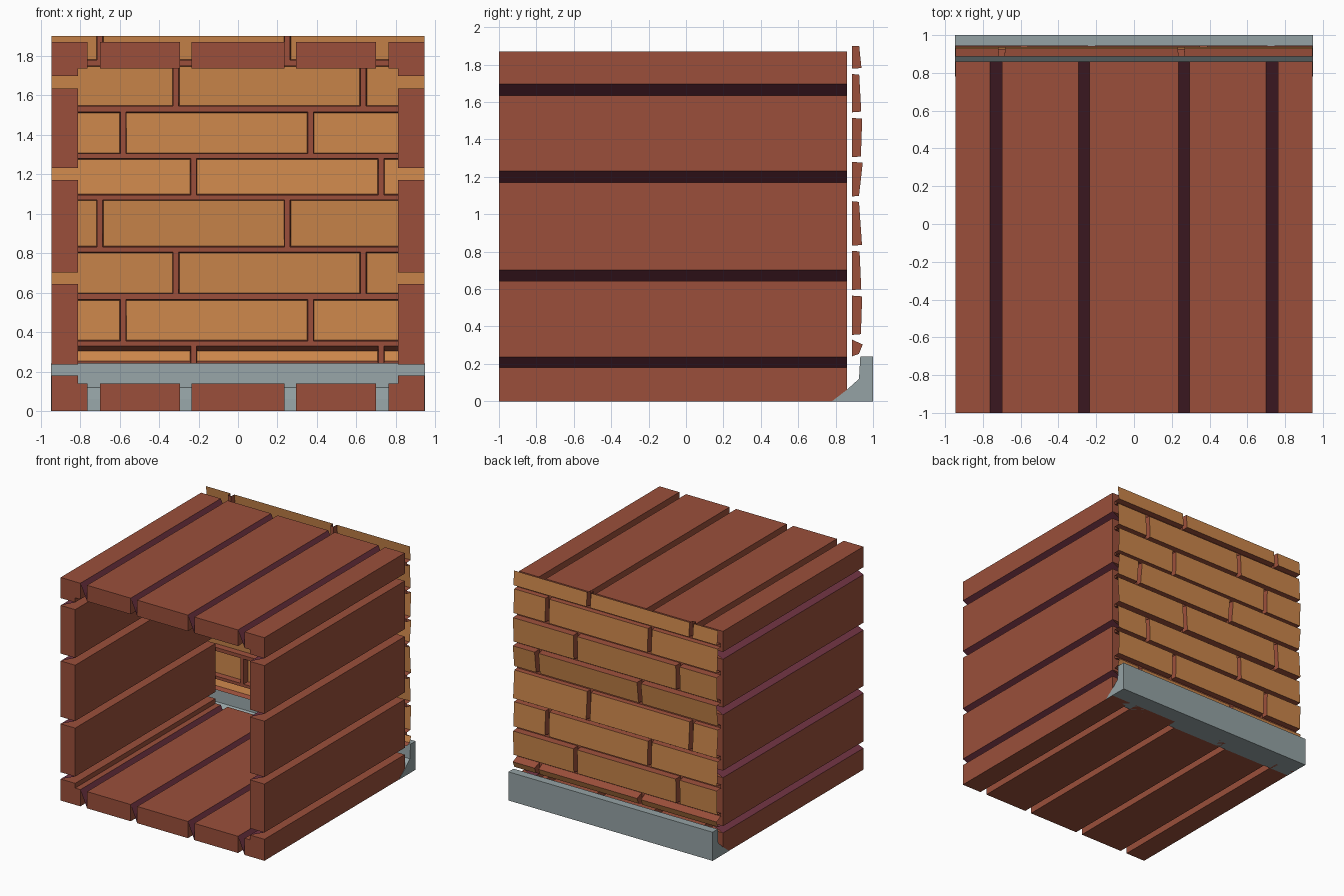
import bpy, bmesh

if "Cube" in bpy.data.objects:
    bpy.data.objects.remove(bpy.data.objects["Cube"])

def material(name, rgb):
    m = bpy.data.materials.new(name)
    m.diffuse_color = (*rgb, 1)
    m.use_nodes = True
    m.node_tree.nodes["Principled BSDF"].inputs["Base Color"].default_value = m.diffuse_color
    return m

WOOD = material("red brown wood", (0.325, 0.078, 0.043))
DARK = material("dark plum", (0.170, 0.035, 0.058))
BRICK = material("orange brick", (0.600, 0.240, 0.070))
STONE = material("grey stone", (0.300, 0.365, 0.375))

def finish(name, bm, mats, fix=True):
    if fix:
        bmesh.ops.recalc_face_normals(bm, faces=bm.faces)
    me = bpy.data.meshes.new(name)
    bm.to_mesh(me)
    bm.free()
    for m in mats:
        me.materials.append(m)
    ob = bpy.data.objects.new(name, me)
    bpy.context.collection.objects.link(ob)
    return ob

def quad(bm, pts, mat=0):
    f = bm.faces.new([bm.verts.new(p) for p in pts])
    f.material_index = mat

def prism(name, profile, axis, a, b, mat):
    """Extrude a 2D profile along y (profile x,z) or x (profile y,z)."""
    bm = bmesh.new()
    put = (lambda p, t: (p[0], t, p[1])) if axis == 'y' else (lambda p, t: (t, p[0], p[1]))
    lo = [bm.verts.new(put(p, a)) for p in profile]
    hi = [bm.verts.new(put(p, b)) for p in profile]
    bm.faces.new(lo)
    bm.faces.new(hi)
    n = len(profile)
    for i in range(n):
        bm.faces.new((lo[i], lo[(i + 1) % n], hi[(i + 1) % n], hi[i]))
    return finish(name, bm, [mat])

def rect(x0, x1, z0, z1):
    return [(x0, z0), (x1, z0), (x1, z1), (x0, z1)]

Y0, Y1 = -1.0, 0.86
XO, XI = 0.945, 0.81        # outer and inner half width
ZT, ZI, ZF = 1.87, 1.735, 0.14

# Side planks, both walls
side_gaps = [(0.18, 0.237), (0.643, 0.702), (1.17, 1.232), (1.636, 1.697)]
edges = [0] + [z for g in side_gaps for z in g] + [ZT]
for label, s in (("left", -1), ("right", 1)):
    for i in range(0, len(edges), 2):
        x = sorted((s * XO, s * XI))
        prism(f"{label}_wall_plank_{i // 2 + 1}", rect(*x, edges[i], edges[i + 1]), 'y', Y0, Y1, WOOD)

# Floor and roof planks
flat_gaps = [(-0.762, -0.70), (-0.295, -0.235), (0.235, 0.295), (0.70, 0.762)]
edges = [-XI] + [x for g in flat_gaps for x in g] + [XI]
for label, z0, z1 in (("floor", 0, ZF), ("roof", ZI, ZT)):
    for i in range(0, len(edges), 2):
        prism(f"{label}_plank_{i // 2 + 1}", rect(edges[i], edges[i + 1], z0, z1), 'y', Y0, Y1, WOOD)

# Slanted plum strips closing each gap, turning the same way around the box
bm = bmesh.new()
def strip(x0, z0, x1, z1):
    quad(bm, [(x0, Y0, z0), (x1, Y0, z1), (x1, Y1, z1), (x0, Y1, z0)])
for a, b in flat_gaps:
    strip(b, ZI, a, ZT)       # roof
    strip(b, 0, a, ZF)        # floor
for a, b in side_gaps:
    strip(-XO, a, -XI, b)     # left wall
    strip(XI, a, XO, b)       # right wall
finish("gap_strips", bm, [DARK], fix=False)

# Stone footing behind the back wall
prism("stone_footing",
      [(0.78, 0), (1.0, 0), (1.0, 0.24), (0.932, 0.24), (0.925, 0.12), (0.858, 0.06)],
      'x', -0.947, 0.947, STONE)

# Brick rows: bottom, top, outer y at bottom, outer y at top
rows = [(0.24, 0.33, 0.925, 0.945), (0.355, 0.565, 0.935, 0.942),
        (0.595, 0.805, 0.937, 0.928), (0.832, 1.07, 0.941, 0.925),
        (1.095, 1.28, 0.925, 0.945), (1.305, 1.515, 0.935, 0.942),
        (1.545, 1.75, 0.937, 0.926), (1.778, 1.90, 0.938, 0.926)]
joints = [-0.225, -0.582, -0.315, -0.70]
YM = 0.887                  # mortar plane
H = 0.014                   # half joint width

bricks, mortar = bmesh.new(), bmesh.new()
for r, (z0, z1, yb, yt) in enumerate(rows):
    j = joints[r % 4]
    cuts = [-XO, j - H, j + H, j + 0.95 - H, j + 0.95 + H, XO]
    last = r == len(rows) - 1
    # mortar: upright joints and the bed above the row
    for k in (1, 3):
        quad(mortar, [(cuts[k + 1], YM, z0), (cuts[k], YM, z0), (cuts[k], YM, z1), (cuts[k + 1], YM, z1)])
    if not last:
        zn = rows[r + 1][0]
        quad(mortar, [(XO, YM, z1), (-XO, YM, z1), (-XO, YM, zn), (XO, YM, zn)])
    # bricks: orange outer face, brown edges, open towards the room
    for k in (0, 2, 4):
        x0, x1 = cuts[k], cuts[k + 1]
        c = 0.004
        fx0 = x0 if k == 0 else x0 + c
        fx1 = x1 if k == 4 else x1 - c
        fz0 = z0 + (0.014 if r == 0 else c)
        fz1 = z1 if last else z1 - (0.026 if r == 0 else c)
        A, B, C, D = (fx0, yb, fz0), (fx1, yb, fz0), (fx1, yt, fz1), (fx0, yt, fz1)
        a, b, c2, d = (x0, YM, z0), (x1, YM, z0), (x1, YM, z1), (x0, YM, z1)
        quad(bricks, [B, A, D, C], 0)
        quad(bricks, [b, a, A, B], 1)
        if not last:
            quad(bricks, [d, c2, C, D], 1)
        if k != 0:
            quad(bricks, [a, d, D, A], 1)
        if k != 4:
            quad(bricks, [c2, b, B, C], 1)
finish("back_wall_bricks", bricks, [BRICK, WOOD], fix=False)
finish("back_wall_mortar", mortar, [WOOD], fix=False)
